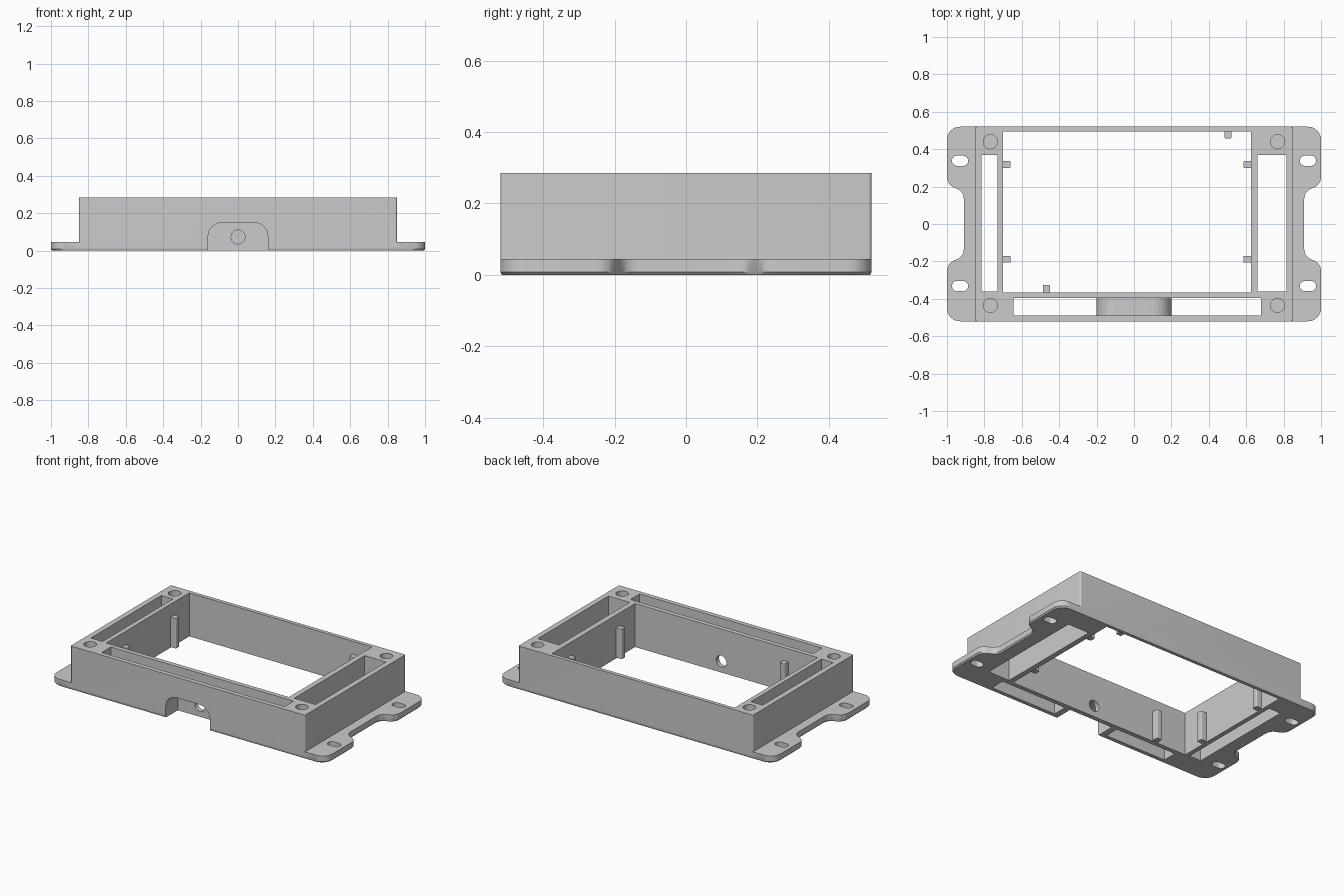
import bpy, bmesh, math
from mathutils import Vector

if "Cube" in bpy.data.objects:
    bpy.data.objects.remove(bpy.data.objects["Cube"], do_unlink=True)

grey = bpy.data.materials.new("light_grey")
grey.use_nodes = True
GREY = (0.6, 0.6, 0.6, 1)
grey.diffuse_color = GREY
grey.node_tree.nodes["Principled BSDF"].inputs["Base Color"].default_value = GREY


def rounded(corners, steps=8):
    """Closed outline from (x, y, radius) corners."""
    out = []
    for i, (x, y, r) in enumerate(corners):
        p = Vector((x, y))
        if r == 0:
            out.append(p)
            continue
        a = (Vector(corners[i - 1][:2]) - p).normalized()
        b = (Vector(corners[(i + 1) % len(corners)][:2]) - p).normalized()
        half = a.angle(b) / 2
        t = r / math.tan(half)
        c = p + (a + b).normalized() * r / math.sin(half)
        va, vb = (p + a * t - c).normalized(), (p + b * t - c).normalized()
        out += [c + va.slerp(vb, k / steps).normalized() * r for k in range(steps + 1)]
    return out


def rect(x0, x1, y0, y1, r=0.0):
    return rounded([(x0, y0, r), (x1, y0, r), (x1, y1, r), (x0, y1, r)])


def circle(cx, cy, r, n=32):
    return [Vector((cx + r * math.cos(k * math.tau / n),
                    cy + r * math.sin(k * math.tau / n))) for k in range(n)]


def prism(name, outline, rings, axis="z"):
    """Stack scaled copies of an outline; rings are (height, scale)."""
    bm = bmesh.new()
    layers = []
    for h, s in rings:
        layers.append([bm.verts.new((p.x * s, p.y * s, h) if axis == "z" else (p.x * s, h, p.y * s))
                       for p in outline])
    n = len(outline)
    for low, high in zip(layers, layers[1:]):
        for i in range(n):
            j = (i + 1) % n
            bm.faces.new((low[i], low[j], high[j], high[i]))
    bm.faces.new(layers[0][::-1])
    bm.faces.new(layers[-1])
    bmesh.ops.recalc_face_normals(bm, faces=bm.faces)
    mesh = bpy.data.meshes.new(name)
    bm.to_mesh(mesh)
    bm.free()
    mesh.materials.append(grey)
    obj = bpy.data.objects.new(name, mesh)
    bpy.context.collection.objects.link(obj)
    return obj


def straight(lo, hi):
    return [(lo, 1), (hi, 1)]


THROUGH = straight(-0.1, 0.4)
TOP = 0.285

# Flange plate with four ears and a chamfered underside
quarter = [(0.91, 0.175, 0.06), (1, 0.21, 0.06), (1, 0.52, 0.07)]
outline = []
for sx, sy in ((1, 1), (-1, 1), (-1, -1), (1, -1)):
    part = [(x * sx, y * sy, r) for x, y, r in quarter]
    outline += part if sx * sy > 0 else part[::-1]
frame = prism("enclosure_frame", rounded(outline), [(0, 0.992), (0.008, 1), (0.045, 1)])

helpers = []


def combine(operation, helper):
    helper.hide_render = True
    mod = frame.modifiers.new(helper.name, "BOOLEAN")
    mod.operation = operation
    mod.solver = "EXACT"
    mod.object = helper
    helpers.append(helper)


# Raised rectangular body
combine("UNION", prism("body", rect(-0.85, 0.85, -0.52, 0.52, 0.01), straight(0.02, TOP)))

# Main opening, side slots and front slot
for name, box in (("main_opening", (-0.70, 0.625, -0.365, 0.495)),
                  ("narrow_slot", (-0.815, -0.73, -0.36, 0.37)),
                  ("wide_slot", (0.66, 0.815, -0.36, 0.37)),
                  ("front_slot", (-0.645, 0.68, -0.49, -0.395))):
    combine("DIFFERENCE", prism(name, rect(*box), THROUGH))

# Arched hood in the front slot, its recess and the cable hole
hood = rounded([(-0.2, 0, 0), (0.2, 0, 0), (0.2, 0.19, 0.1), (-0.2, 0.19, 0.1)])
combine("UNION", prism("hood", hood, straight(-0.505, -0.38), "y"))
recess = rounded([(-0.16, -0.1, 0), (0.16, -0.1, 0), (0.16, 0.15, 0.075), (-0.16, 0.15, 0.075)])
combine("DIFFERENCE", prism("recess", recess, straight(-0.6, -0.395), "y"))
combine("DIFFERENCE", prism("cable_hole", circle(0, 0.073, 0.037), straight(-0.45, -0.3), "y"))

# Screw holes in the corners and mounting slots in the ears
for sx in (-1, 1):
    for y in (-0.435, 0.44):
        combine("DIFFERENCE", prism("screw_hole", circle(sx * 0.768, y, 0.038), straight(0.12, 0.4)))
    for y in (-0.332, 0.338):
        ear = rect(sx * 0.93 - 0.043, sx * 0.93 + 0.043, y - 0.027, y + 0.027, 0.026)
        combine("DIFFERENCE", prism("ear_slot", ear, straight(-0.1, 0.1)))

# Bake the solid and drop the helpers
bpy.context.view_layer.update()
graph = bpy.context.evaluated_depsgraph_get()
baked = bpy.data.meshes.new_from_object(frame.evaluated_get(graph))
frame.modifiers.clear()
frame.data = baked
for helper in helpers:
    bpy.data.objects.remove(helper, do_unlink=True)

# Small support ribs on the inner walls
ribs = [("rib_narrow_side", -0.705, -0.66, y, y + 0.037) for y in (-0.207, 0.3)]
ribs += [("rib_wide_side", 0.585, 0.63, y, y + 0.037) for y in (-0.207, 0.3)]
ribs += [("rib_back", 0.485, 0.522, 0.457, 0.50), ("rib_front", -0.487, -0.45, -0.37, -0.325)]
parts = [frame]
for name, *box in ribs:
    parts.append(prism(name, rect(*box, 0.006), straight(0.005, 0.2)))

bpy.ops.object.select_all(action="DESELECT")
for obj in parts:
    obj.select_set(True)
bpy.context.view_layer.objects.active = frame
bpy.ops.object.shade_smooth_by_angle(angle=math.radians(30))
